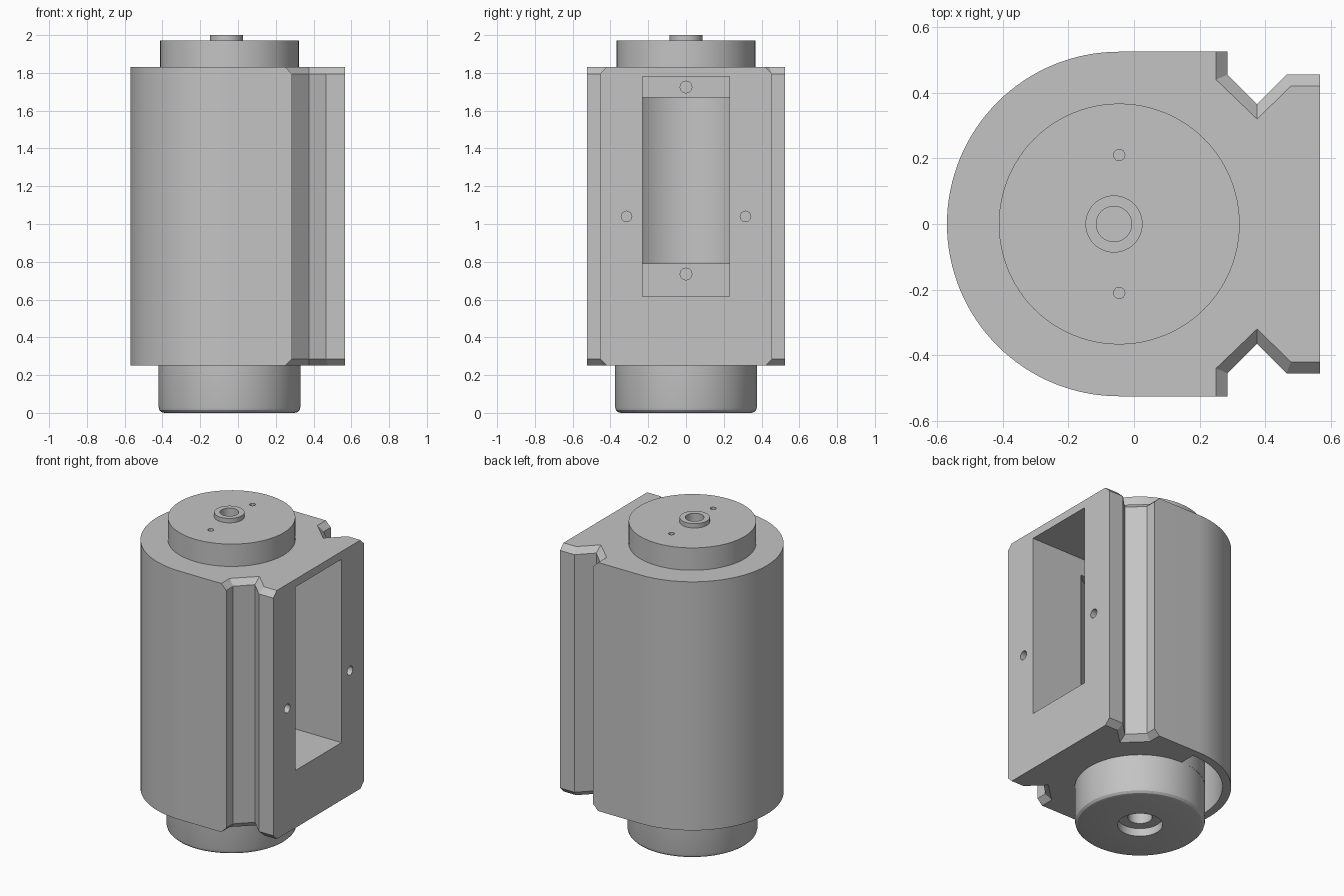
import bpy, bmesh, math
from mathutils import Vector, Matrix

if "Cube" in bpy.data.objects:
    bpy.data.objects.remove(bpy.data.objects["Cube"])

CX = -0.045          # spindle axis
R = 0.525            # housing radius
Z0, Z1, CH = 0.25, 1.83, 0.035

grey = bpy.data.materials.new("machined grey")
grey.use_nodes = True
colour = (0.55, 0.55, 0.55, 1)
grey.diffuse_color = colour
grey.node_tree.nodes["Principled BSDF"].inputs["Base Color"].default_value = colour


def finish(name, bm):
    bmesh.ops.remove_doubles(bm, verts=bm.verts, dist=1e-5)
    bmesh.ops.recalc_face_normals(bm, faces=bm.faces)
    mesh = bpy.data.meshes.new(name)
    bm.to_mesh(mesh)
    bm.free()
    mesh.materials.append(grey)
    ob = bpy.data.objects.new(name, mesh)
    bpy.context.collection.objects.link(ob)
    return ob


def stack(name, layers):
    """Solid through equal-length outlines, each given as (z, points)."""
    bm = bmesh.new()
    rings = [[bm.verts.new((x, y, z)) for x, y in pts] for z, pts in layers]
    n = len(rings[0])
    for a, b in zip(rings, rings[1:]):
        for i in range(n):
            j = (i + 1) % n
            bm.faces.new((a[i], a[j], b[j], b[i]))
    bm.faces.new(rings[0][::-1])
    bm.faces.new(rings[-1])
    return finish(name, bm)


def lathe(name, profile, x=CX, closed=False, steps=96):
    bm = bmesh.new()
    vs = [bm.verts.new((x + r, 0, z)) for r, z in profile]
    es = [bm.edges.new(p) for p in zip(vs, vs[1:])]
    if closed:
        es.append(bm.edges.new((vs[-1], vs[0])))
    bmesh.ops.spin(bm, geom=vs + es, cent=(x, 0, 0), axis=(0, 0, 1),
                   angle=math.tau, steps=steps, use_duplicate=False)
    return finish(name, bm)


def box(name, lo, hi):
    return stack(name, [(z, [(lo[0], lo[1]), (hi[0], lo[1]), (hi[0], hi[1]), (lo[0], hi[1])])
                        for z in (lo[2], hi[2])])


def rod(name, centre, radius, length, axis="Z", sides=24):
    bm = bmesh.new()
    turn = Matrix.Rotation(math.pi / 2, 4, "Y") if axis == "X" else Matrix()
    bmesh.ops.create_cone(bm, cap_ends=True, segments=sides, radius1=radius, radius2=radius,
                          depth=length, matrix=Matrix.Translation(Vector(centre)) @ turn)
    return finish(name, bm)


def cut(ob, *cutters):
    bpy.context.view_layer.objects.active = ob
    for c in cutters:
        c.hide_render = True
        m = ob.modifiers.new("cut", "BOOLEAN")
        m.operation, m.solver, m.object = "DIFFERENCE", "EXACT", c
        bpy.ops.object.modifier_apply(modifier=m.name)
        bpy.data.objects.remove(c)


def arc(radius, a0, a1, n):
    return [(CX + radius * math.cos(a0 + (a1 - a0) * i / n),
             radius * math.sin(a0 + (a1 - a0) * i / n)) for i in range(n + 1)]


# Housing outline: half round, with a V groove along each flank
def outline(groove):
    right = [(x, -y) for x, y in groove]
    return arc(R, math.pi / 2, 1.5 * math.pi, 64) + right + groove[::-1]


full = outline([(0.285, R), (0.285, 0.455), (0.375, 0.365), (0.465, 0.455), (0.567, 0.455)])
inset = outline([(0.25, R), (0.25, 0.44), (0.375, 0.32), (0.478, 0.42), (0.567, 0.42)])
housing = stack("housing", [(Z0, inset), (Z0 + CH, full), (Z1 - CH, full), (Z1, inset)])

# Half-ring gap in the underside, on the rounded side
half_ring = (arc(0.475, math.pi / 2, 1.5 * math.pi, 48)
             + arc(0.376, 1.5 * math.pi, math.pi / 2, 48))
cut(housing, stack("ring_cutter", [(0.2, half_ring), (1.6, half_ring)]))

# Access window with inner cavity, ledge screw holes and face holes
cut(housing,
    box("window_cutter", (0.12, -0.23, 0.615), (0.7, 0.23, 1.78)),
    rod("cavity_cutter", (CX, 0, 1.23), 0.34, 0.88, sides=96),
    *[rod("ledge_hole", (0.1, 0, z), 0.031, 0.12, "X") for z in (0.735, 1.725)],
    *[rod("face_hole", (0.567, y, 1.04), 0.028, 0.2, "X") for y in (-0.315, 0.315)])

# Lower motor cup with rounded rim and stepped bore
lower_cup = lathe("lower_cup", [
    (0, 0.18), (0.07, 0.18), (0.07, 0.05), (0.13, 0.05), (0.13, 0),
    (0.345, 0), (0.36, 0.004), (0.371, 0.015), (0.375, 0.03), (0.375, 0.3), (0, 0.3)])

# Upper cap with shaft bore and two pin holes
upper_cap = lathe("upper_cap", [(0, 1.81), (0.367, 1.81), (0.367, 1.972), (0, 1.972)])
BX = -0.061
cut(upper_cap, rod("bore_cutter", (BX, 0, 1.95), 0.054, 0.1, sides=48),
    *[rod("pin_hole", (CX, y, 1.97), 0.017, 0.08) for y in (-0.21, 0.21)])

# Raised collar around the shaft bore
collar = lathe("shaft_collar", [(0.054, 1.96), (0.087, 1.96), (0.087, 2.0), (0.054, 2.0)],
               x=BX, closed=True, steps=48)

# Smooth round walls, sharp machined edges
for ob in (housing, lower_cup, upper_cap, collar):
    bpy.ops.object.select_all(action="DESELECT")
    ob.select_set(True)
    bpy.context.view_layer.objects.active = ob
    bpy.ops.object.shade_smooth_by_angle(angle=math.radians(28))
